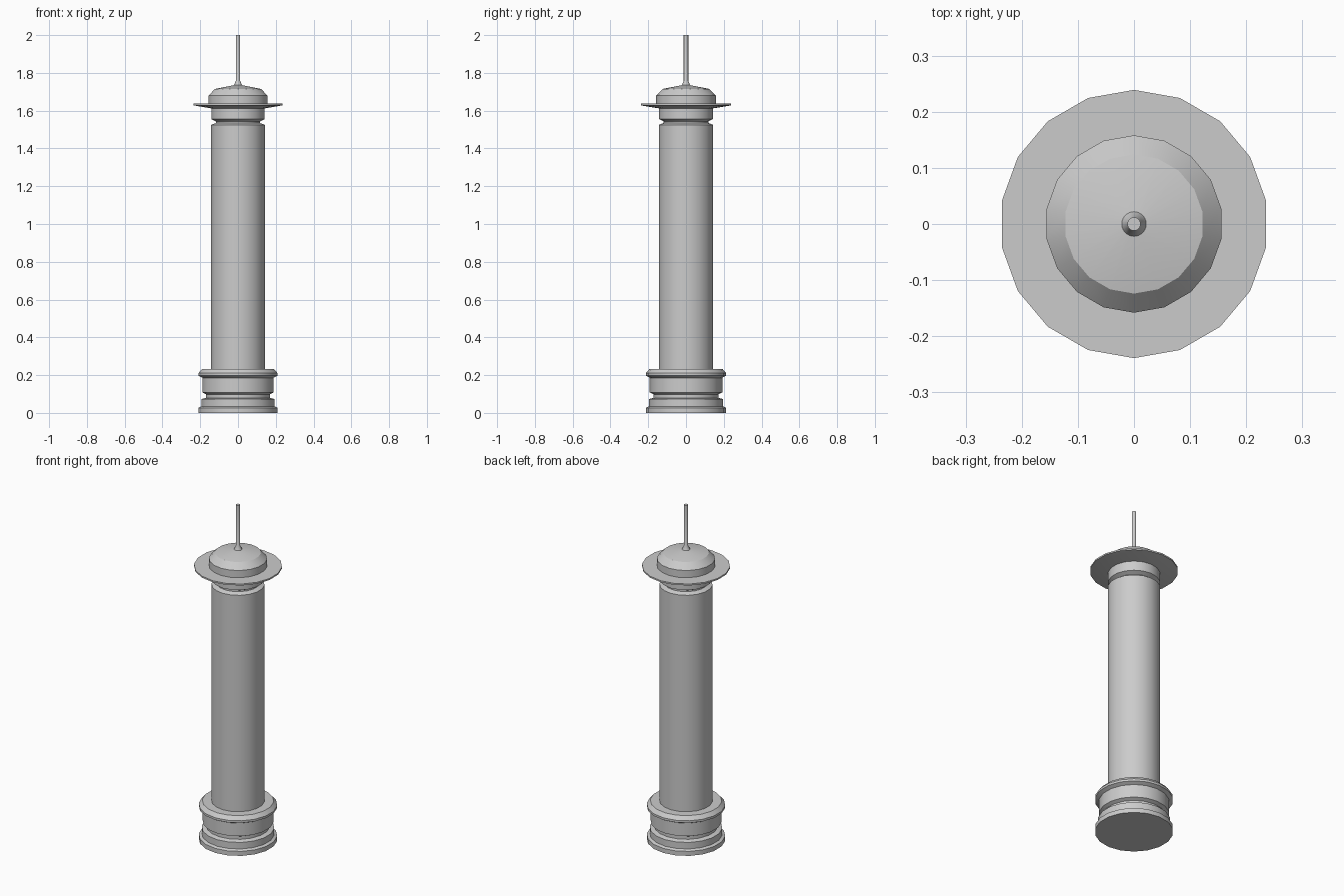
import bpy
import bmesh
from math import sin, cos, tau, radians

cube = bpy.data.objects.get("Cube")
if cube:
    bpy.data.objects.remove(cube, do_unlink=True)

SIDES = 18

stone = bpy.data.materials.new("grey stone")
stone.use_nodes = True
GREY = (0.6, 0.6, 0.6, 1)
stone.diffuse_color = GREY
stone.node_tree.nodes["Principled BSDF"].inputs["Base Color"].default_value = GREY


def lathe(name, profile):
    """Closed turned solid from (radius, height) points, bottom to top."""
    bm = bmesh.new()
    rings = []
    for r, z in profile:
        rings.append([bm.verts.new((r * sin(tau * i / SIDES), r * cos(tau * i / SIDES), z))
                      for i in range(SIDES)])
    for low, high in zip(rings, rings[1:]):
        for i in range(SIDES):
            j = (i + 1) % SIDES
            bm.faces.new((low[i], low[j], high[j], high[i]))
    bm.faces.new(rings[0])
    bm.faces.new(rings[-1])
    bmesh.ops.recalc_face_normals(bm, faces=bm.faces)
    mesh = bpy.data.meshes.new(name)
    bm.to_mesh(mesh)
    bm.free()
    mesh.materials.append(stone)
    obj = bpy.data.objects.new(name, mesh)
    bpy.context.collection.objects.link(obj)
    bpy.ops.object.select_all(action='DESELECT')
    obj.select_set(True)
    bpy.context.view_layer.objects.active = obj
    bpy.ops.object.shade_smooth_by_angle(angle=radians(25))
    return obj


# Stepped base with a groove and a flared rim
lathe("base", [(0.213, 0), (0.213, 0.027), (0.197, 0.034), (0.197, 0.073),
               (0.172, 0.08), (0.172, 0.098), (0.192, 0.108), (0.192, 0.186),
               (0.213, 0.197), (0.213, 0.21), (0.194, 0.232)])

# Tall shaft with a pinched neck and collar
lathe("shaft", [(0.144, 0.232), (0.144, 1.525), (0.118, 1.535), (0.118, 1.543),
                (0.142, 1.555), (0.142, 1.612)])

# Thin wide brim, sloped underneath
lathe("brim", [(0.142, 1.612), (0.239, 1.628), (0.239, 1.637)])

# Cap with a shallow conical roof
lathe("cap", [(0.158, 1.637), (0.158, 1.68), (0.124, 1.715), (0.022, 1.735)])

# Spire on a tapered foot
lathe("spire", [(0.022, 1.735), (0.012, 1.757), (0.012, 2.0)])
